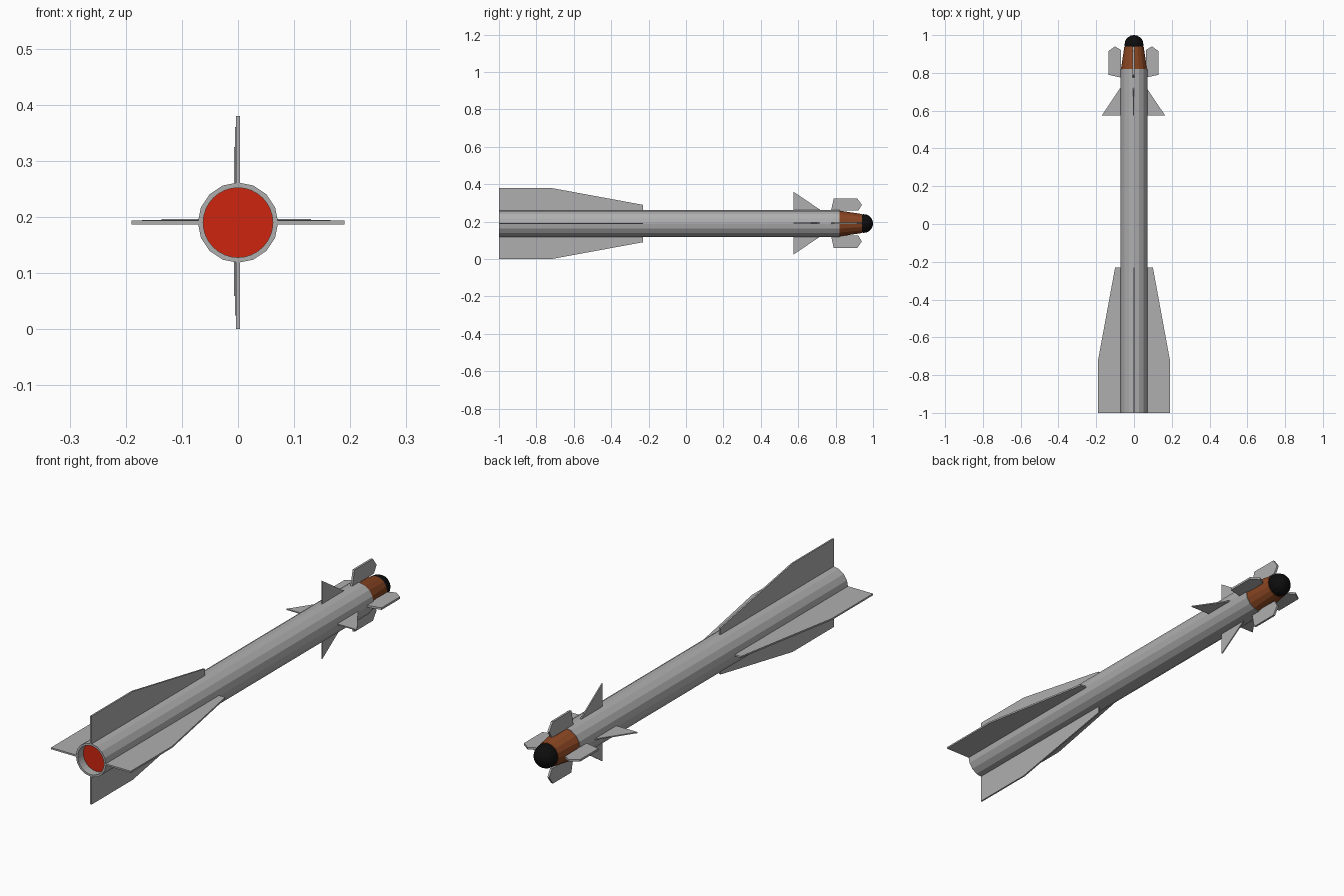
import bpy, bmesh, math
from mathutils import Matrix, Vector

if "Cube" in bpy.data.objects:
    bpy.data.objects.remove(bpy.data.objects["Cube"])

AXIS_Z = 0.19
BODY_R = 0.0715


def material(name, rgb):
    m = bpy.data.materials.new(name)
    m.diffuse_color = (*rgb, 1)
    m.use_nodes = True
    m.node_tree.nodes["Principled BSDF"].inputs["Base Color"].default_value = m.diffuse_color
    return m


GREY = material("light_grey", (0.43, 0.43, 0.43))
RED = material("red", (0.62, 0.018, 0.005))
BROWN = material("rust_brown", (0.25, 0.06, 0.016))
BLACK = material("black", (0.004, 0.004, 0.004))


def make_object(name, bm, mat):
    bmesh.ops.recalc_face_normals(bm, faces=bm.faces[:])
    mesh = bpy.data.meshes.new(name)
    bm.to_mesh(mesh)
    bm.free()
    mesh.materials.append(mat)
    ob = bpy.data.objects.new(name, mesh)
    bpy.context.collection.objects.link(ob)
    return ob


def tube(name, y0, y1, r0, r1, sides, mat):
    """Capped cone or cylinder along y, with corners on the x and z axes."""
    bm = bmesh.new()
    rings = []
    for y, r in ((y0, r0), (y1, r1)):
        rings.append([bm.verts.new((r * math.cos(2 * math.pi * i / sides), y,
                                    AXIS_Z + r * math.sin(2 * math.pi * i / sides)))
                      for i in range(sides)])
    for i in range(sides):
        j = (i + 1) % sides
        bm.faces.new((rings[0][i], rings[0][j], rings[1][j], rings[1][i]))
    bm.faces.new(rings[0])
    bm.faces.new(rings[1])
    return make_object(name, bm, mat)


def fin_set(name, profile, thickness, dx=0.0, dz=0.0):
    """Four flat fins around the axis; profile is (y, distance from axis)."""
    bm = bmesh.new()
    for k in range(4):
        turn = Matrix.Rotation(k * math.pi / 2, 3, 'Y')
        sides = []
        for t in (-thickness / 2, thickness / 2):
            sides.append([bm.verts.new(turn @ Vector((r, y, t)) + Vector((dx, 0, AXIS_Z + dz)))
                          for y, r in profile])
            bm.faces.new(sides[-1])
        n = len(profile)
        for i in range(n):
            j = (i + 1) % n
            bm.faces.new((sides[0][i], sides[0][j], sides[1][j], sides[1][i]))
    return make_object(name, bm, GREY)


# Body with a round exhaust recess cut in its rear end
body = tube("body", -1.0, 0.82, BODY_R, BODY_R, 16, GREY)
cutter = tube("exhaust_cutter", -1.1, -0.96, 0.062, 0.062, 32, GREY)
cut = body.modifiers.new("exhaust", 'BOOLEAN')
cut.operation = 'DIFFERENCE'
cut.solver = 'EXACT'
cut.object = cutter
bpy.context.view_layer.objects.active = body
body.select_set(True)
bpy.ops.object.modifier_apply(modifier=cut.name)
bpy.data.objects.remove(cutter)

# Red exhaust plate at the bottom of the recess
tube("exhaust_plate", -0.963, -0.958, 0.062, 0.062, 32, RED)

# Brown nose collar and black dome
tube("nose_collar", 0.82, 0.94, 0.069, 0.051, 16, BROWN)
bm = bmesh.new()
bmesh.ops.create_uvsphere(bm, u_segments=16, v_segments=10, radius=0.05)
bmesh.ops.transform(bm, verts=bm.verts, matrix=Matrix.Translation((0, 0.95, AXIS_Z))
                    @ Matrix.Rotation(-math.pi / 2, 4, 'X'))
make_object("nose_dome", bm, BLACK)

# Long rear fins
fin_set("rear_fins", [(-1.0, 0.064), (-1.0, 0.19), (-0.72, 0.19),
                      (-0.23, 0.10), (-0.23, 0.064)], 0.007)

# Triangular middle fins
fin_set("middle_fins", [(0.574, 0.06), (0.574, 0.168), (0.72, 0.07), (0.72, 0.06)],
        0.005, -0.003, 0.002)

# Small front fins with pointed leading edges
fin_set("front_fins", [(0.775, 0.066), (0.79, 0.133), (0.915, 0.133),
                       (0.94, 0.098), (0.922, 0.067)], 0.009, -0.003, 0.002)
